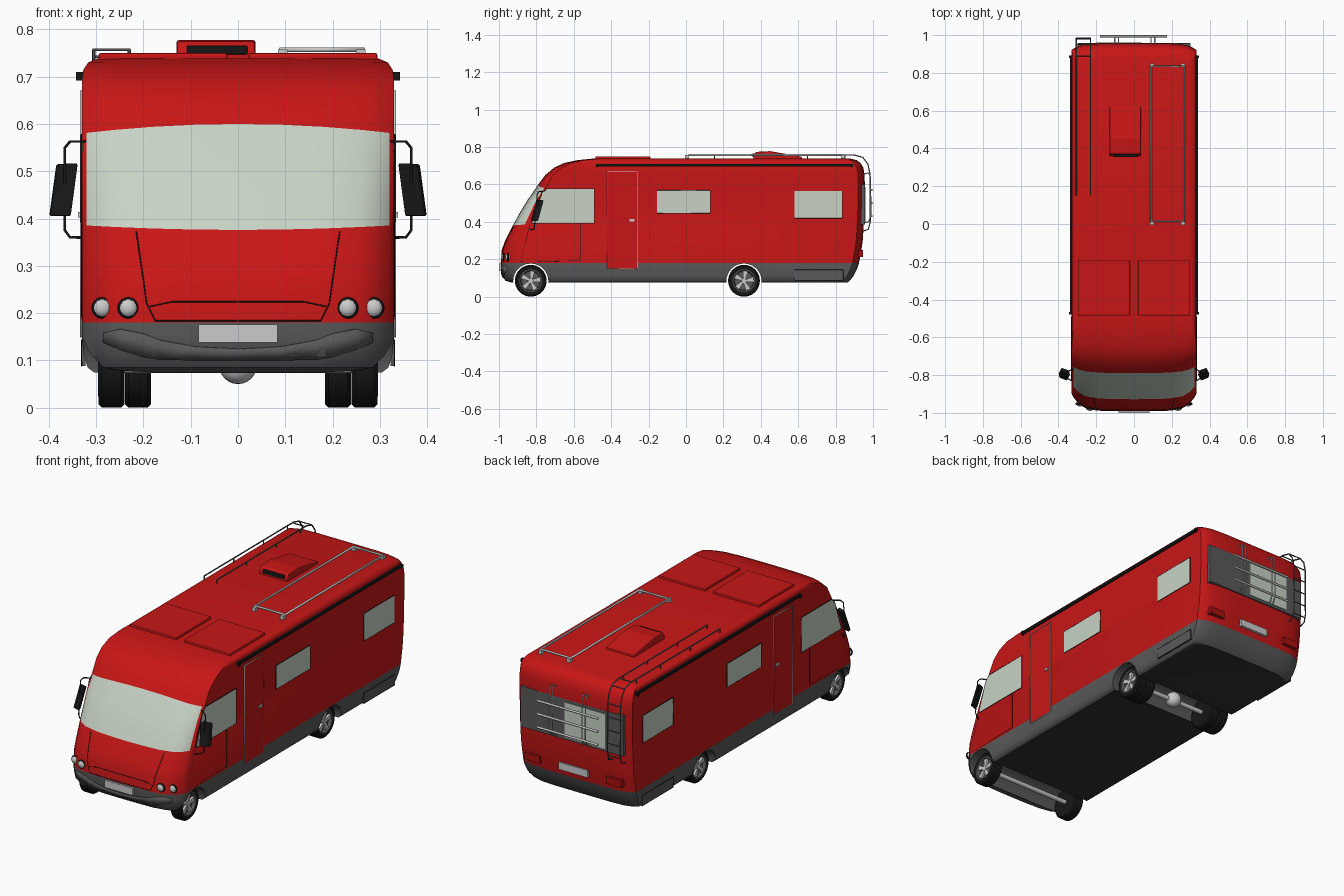
import bpy, bmesh, math
from mathutils import Vector
from mathutils.bvhtree import BVHTree

if "Cube" in bpy.data.objects:
    bpy.data.objects.remove(bpy.data.objects["Cube"])


def material(name, r, g, b):
    m = bpy.data.materials.new(name)
    m.diffuse_color = (r, g, b, 1)
    m.use_nodes = True
    m.node_tree.nodes["Principled BSDF"].inputs["Base Color"].default_value = m.diffuse_color
    return m


RED = material("red_paint", .58, .008, .008)
GLASS = material("glass", .58, .65, .56)
GREY = material("grey_plastic", .10, .10, .10)
DARK = material("dark_underside", .03, .03, .03)
BLACK = material("black_rubber", .008, .008, .008)
LIGHT = material("light_metal", .6, .6, .6)
LAMP = material("red_lamp", .4, .005, .005)


def add(name, bm, mats, mirror=False, smooth=True, bevel=0):
    bmesh.ops.recalc_face_normals(bm, faces=bm.faces)
    me = bpy.data.meshes.new(name)
    bm.to_mesh(me)
    bm.free()
    for m in mats if isinstance(mats, list) else [mats]:
        me.materials.append(m)
    ob = bpy.data.objects.new(name, me)
    bpy.context.collection.objects.link(ob)
    if bevel:
        mod = ob.modifiers.new("bevel", 'BEVEL')
        mod.width, mod.segments = bevel, 2
    if mirror:
        ob.modifiers.new("mirror", 'MIRROR')
    if smooth:
        activate(ob)
        bpy.ops.object.shade_smooth_by_angle(angle=math.radians(35))
    return ob


def activate(ob):
    bpy.ops.object.select_all(action='DESELECT')
    ob.select_set(True)
    bpy.context.view_layer.objects.active = ob


def loft(rings, caps=(True, True)):
    bm = bmesh.new()
    rows = [[bm.verts.new(p) for p in ring] for ring in rings]
    n = len(rows[0])
    for a, b in zip(rows, rows[1:]):
        for j in range(n):
            k = (j + 1) % n
            bm.faces.new((a[j], a[k], b[k], b[j]))
    if caps[0]:
        bm.faces.new(rows[0])
    if caps[1]:
        bm.faces.new(rows[-1])
    bm.faces.ensure_lookup_table()
    return bm


def prism(name, polys, vec, mat, **kw):
    bm = bmesh.new()
    for pts in polys:
        low = [bm.verts.new(p) for p in pts]
        high = [bm.verts.new(Vector(p) + Vector(vec)) for p in pts]
        bm.faces.new(low)
        bm.faces.new(high)
        for j in range(len(pts)):
            k = (j + 1) % len(pts)
            bm.faces.new((low[j], low[k], high[k], high[j]))
    return add(name, bm, mat, smooth=False, **kw)


def box(name, x, y, z, mat, **kw):
    pts = [(x[0], y[0], z[0]), (x[1], y[0], z[0]), (x[1], y[1], z[0]), (x[0], y[1], z[0])]
    return prism(name, [pts], (0, 0, z[1] - z[0]), mat, **kw)


def tube(name, paths, r, mat, cyclic=False, mirror=False):
    cu = bpy.data.curves.new(name, 'CURVE')
    cu.dimensions, cu.bevel_depth, cu.bevel_resolution = '3D', r, 1
    cu.use_fill_caps = True
    for pts in paths:
        s = cu.splines.new('POLY')
        s.points.add(len(pts) - 1)
        for p, q in zip(s.points, pts):
            p.co = (*q, 1)
        s.use_cyclic_u = cyclic
    cu.materials.append(mat)
    ob = bpy.data.objects.new(name, cu)
    bpy.context.collection.objects.link(ob)
    activate(ob)
    bpy.ops.object.convert(target='MESH')
    if mirror:
        ob.modifiers.new("mirror", 'MIRROR')


def circle(x, r, y, z, n=32):
    return [(x, y + r * math.cos(2 * math.pi * i / n), z + r * math.sin(2 * math.pi * i / n)) for i in range(n)]


# Body shell: stacked plan outlines (z, front y, corner depth, half width, back y, edge dip)
T = [0, .28, .55, .78, .9, .97, 1]
T = [-t for t in T[:0:-1]] + T


def outline(z, f, d, w, b, dip=0):
    front = [(t * w, f + d * t ** 8 + .01 * t * t, z - dip * t * t) for t in T]
    return front + [(t * w, b - .035 * t ** 8, z) for t in reversed(T)]


levels = [(.18, -.99, .08, .33, .925), (.25, -.985, .08, .33, .938), (.30, -.967, .078, .33, .945),
          (.376, -.928, .073, .33, .95, -.01), (.45, -.888, .06, .33, .953), (.52, -.845, .048, .33, .955),
          (.60, -.79, .03, .33, .956, .02), (.65, -.752, .03, .33, .955), (.69, -.705, .03, .33, .948),
          (.715, -.65, .03, .327, .933), (.73, -.58, .03, .317, .912), (.738, -.50, .03, .298, .88)]
bm = loft([outline(*l) for l in levels], (False, True))
for row in (3, 4, 5):                       # windscreen faces
    for j in range(1, 11):
        bm.faces[row * 26 + j].material_index = 1
body_tree = BVHTree.FromBMesh(bm)
add("body_shell", bm, [RED, GLASS])

# Grey skirt and bumper with wheel arches cut through
skirt = [(.075, -.93, .08, .305, .865), (.085, -.965, .08, .318, .875), (.11, -.983, .08, .326, .895),
         (.15, -.99, .08, .33, .915), (.18, -.99, .08, .33, .925)]
bm = loft([outline(*l) for l in skirt])
bm.faces[4 * 26].material_index = 1
skirt_tree = BVHTree.FromBMesh(bm)
skirt_ob = add("skirt", bm, [GREY, DARK], smooth=False)
AXLES = {"front": -.83, "rear": .31}
for y in AXLES.values():
    cutter = add("arch_cutter", loft([circle(-.5, .094, y, .083), circle(.5, .094, y, .083)]), GREY, smooth=False)
    mod = skirt_ob.modifiers.new("arch", 'BOOLEAN')
    mod.operation, mod.object = 'DIFFERENCE', cutter
    activate(skirt_ob)
    bpy.ops.object.modifier_apply(modifier=mod.name)
    bpy.data.objects.remove(cutter)
activate(skirt_ob)
bpy.ops.object.shade_smooth_by_angle(angle=math.radians(35))


def on_front(tree, x, z, lift=0):
    return tree.ray_cast(Vector((x, -2, z)), Vector((0, 1, 0)))[0] - Vector((0, lift, 0))


# Bumper lip following the bumper curve
half = [(.285, .138, .158), (.25, .122, .166), (.2, .106, .156), (.165, .101, .142), (.09, .1, .128), (0, .1, .123)]
lip = [(-x, a, b) for x, a, b in half] + half[-2::-1]
bm = bmesh.new()
rows = [[bm.verts.new(on_front(skirt_tree, x, z, .004)) for z in (a, b)] for x, a, b in lip]
for p, q in zip(rows, rows[1:]):
    bm.faces.new((p[0], q[0], q[1], p[1]))
ob = add("bumper_lip", bm, GREY)
ob.modifiers.new("thickness", 'SOLIDIFY').thickness = .006

# Bonnet seams, headlights, plates
def seam(pts):
    out = []
    for (x0, z0), (x1, z1) in zip(pts, pts[1:]):
        out += [on_front(body_tree, x0 + (x1 - x0) * k / 6, z0 + (z1 - z0) * k / 6) for k in range(7)]
    return out


tube("bonnet_seam", [seam([(.215, .372), (.2, .27), (.193, .22), (.175, .184), (.001, .184)]),
                     seam([(.187, .214), (.14, .224), (.001, .224)])], .0015, BLACK, mirror=True)
for i, x in enumerate((.232, .287)):
    for name, r, depth, mat in (("headlight_rim", .023, .010, BLACK), ("headlight", .020, .014, LIGHT)):
        bm = bmesh.new()
        bmesh.ops.create_uvsphere(bm, u_segments=16, v_segments=8, radius=r)
        bmesh.ops.scale(bm, vec=(1, depth / r, 1), verts=bm.verts)
        bmesh.ops.translate(bm, vec=on_front(body_tree, x, .211), verts=bm.verts)
        add(f"{name}_{i}", bm, mat, mirror=True)
box("front_plate", (-.083, .083), (-1, -.985), (.138, .176), LIGHT)
box("rear_plate", (-.085, .085), (.92, .945), (.212, .25), LIGHT)
box("tail_light", (.195, .285), (.915, .946), (.212, .25), LAMP, mirror=True)

# Wheels (rear ones doubled), spokes, axles
for name, y in AXLES.items():
    z = .085
    for shift in ((0,) if name == "front" else (0, -.056)):
        tyre = [(.24, .055), (.24, .078), (.247, .085), (.288, .085), (.295, .078), (.294, .06), (.272, .058)]
        add(name + "_tyre", loft([circle(x + shift, r, y, z) for x, r in tyre]), BLACK, mirror=True)
    rim = [(.27, .061), (.296, .061), (.296, .055), (.279, .05)]
    add(name + "_rim", loft([circle(x, r, y, z) for x, r in rim]), GREY, mirror=True)
    add(name + "_rim_ring", loft([circle(x, r, y, z) for x, r in rim[:3] + [(.28, .053)]], (False, False)), LIGHT, mirror=True)
    spokes = []
    for k in range(5):
        a = 2 * math.pi * k / 5
        spokes.append([(.278, y + r * math.cos(a + d), z + r * math.sin(a + d))
                       for r, d in ((.008, -.8), (.054, -.1), (.054, .4), (.008, .8))])
    prism(name + "_spokes", spokes, (.012, 0, 0), LIGHT, mirror=True)
    add(name + "_hub", loft([circle(.275, .016, y, z, 16), circle(.293, .013, y, z, 16)]), LIGHT, mirror=True)
    add(name + "_axle", loft([circle(-.25, .012, y, z, 16), circle(.25, .012, y, z, 16)]), LIGHT)
bm = bmesh.new()
bmesh.ops.create_uvsphere(bm, u_segments=20, v_segments=12, radius=.04)
bmesh.ops.translate(bm, vec=(0, AXLES["rear"], .09), verts=bm.verts)
add("differential", bm, LIGHT)


# Side windows, doors and locker, same on both sides
def rect(y0, y1, z0, z1, x):
    return [(x, y0, z0), (x, y1, z0), (x, y1, z1), (x, y0, z1)]


cab = [(.328, y, z) for y, z in ((-.825, .392), (-.49, .392), (-.49, .577), (-.745, .577), (-.77, .555))]
windows = [cab, rect(-.155, .13, .445, .57, .328), rect(.58, .835, .42, .565, .328)]
prism("side_windows", windows, (.004, 0, 0), GLASS, mirror=True)
tube("window_seals", [[(.331, p[1], p[2]) for p in w] for w in windows], .002, BLACK, True, True)
prism("side_door", [rect(-.42, -.26, .15, .67, .326)], (.006, 0, 0), RED, mirror=True)
tube("door_trim", [rect(-.42, -.26, .15, .67, .332)], .0025, LIGHT, True, True)
box("door_handle", (.33, .338), (-.302, -.276), (.402, .414), LIGHT, mirror=True)
tube("cab_door_seam", [[(.330, -.565, .392), (.330, -.565, .192), (.329, -.885, .187), (.329, -.835, .385)]],
     .0015, BLACK, mirror=True)
prism("locker", [rect(.58, .84, .088, .143, .322)], (.009, 0, 0), GREY, mirror=True)
tube("locker_seam", [rect(.58, .84, .088, .143, .331)], .0015, BLACK, True, True)
box("awning_rail", (.325, .338), (-.475, .89), (.695, .708), BLACK, mirror=True)
for y in (-.475, .885):
    box("rail_end", (.325, .343), (y - .005, y + .008), (.692, .71), BLACK, mirror=True)

# Wing mirrors
prism("wing_mirror", [[(.353, -.83, .405), (.395, -.815, .405), (.38, -.785, .515), (.338, -.8, .517)]],
      (.005, .025, 0), BLACK, mirror=True, bevel=.004)
tube("mirror_bracket", [[(.322, -.765, .563), (.355, -.785, .563), (.366, -.795, .55), (.366, -.81, .375),
                         (.355, -.815, .36), (.322, -.835, .36)]], .003, BLACK, mirror=True)

# Roof panels and vent
box("roof_panel", (.022, .295), (-.485, -.19), (.73, .75), RED, mirror=True, bevel=.005)
prism("roof_vent", [[(-.13, y, z) for y, z in ((.36, .73), (.36, .755), (.375, .774), (.45, .778), (.62, .748), (.62, .73))]],
      (.167, 0, 0), RED, bevel=.006)
box("vent_grille", (-.108, .02), (.355, .37), (.747, .766), BLACK, bevel=.003)

# Roof rack on the right
tube("roof_rack", [[(.09, .015, .757), (.265, .015, .757), (.265, .835, .757), (.09, .835, .757)]], .006, LIGHT, True)
for x in (.095, .26):
    for y in (0, .835):
        box("rack_foot", (x - .01, x + .01), (y - .005, y + .015), (.734, .757), LIGHT)

# Ladder over the roof and down the rear
side = [(.15, .757), (.9, .757), (.945, .745), (.972, .71), (.983, .66), (.985, .40), (.975, .36), (.945, .35)]
XL, XR = -.305, -.23
tube("ladder_rails", [[(x, *p) for p in side] for x in (XL, XR)], .0035, GREY)
tube("ladder_rungs", [[(XL, y, z), (XR, y, z)] for y, z in
                      ((.89, .757), (.95, .742), (.983, .66), (.984, .59), (.984, .52), (.985, .45), (.981, .385))], .003, GREY)
tube("ladder_posts", [[(x, y, .735), (x, y, .757)] for x in (XL, XR) for y in (.153, .4, .65, .85)], .003, GREY)

# Rear panel, window and bicycle carrier
box("rear_panel", (-.30, .30), (.93, .957), (.385, .60), GREY, bevel=.003)
box("rear_window", (-.20, .04), (.945, .96), (.40, .585), GLASS)
hoop = [(.95, .655), (.975, .662), (.987, .64), (.988, .43), (.975, .4), (.95, .395)]
tube("carrier_hoops", [[(x + d, *p) for p in hoop] for x in (-.092, .1) for d in (-.01, .01)], .0035, LIGHT)
tube("carrier_bars", [[(-.18, .994, z), (.175, .994, z)] for z in (.43, .50, .57)], .006, LIGHT)
